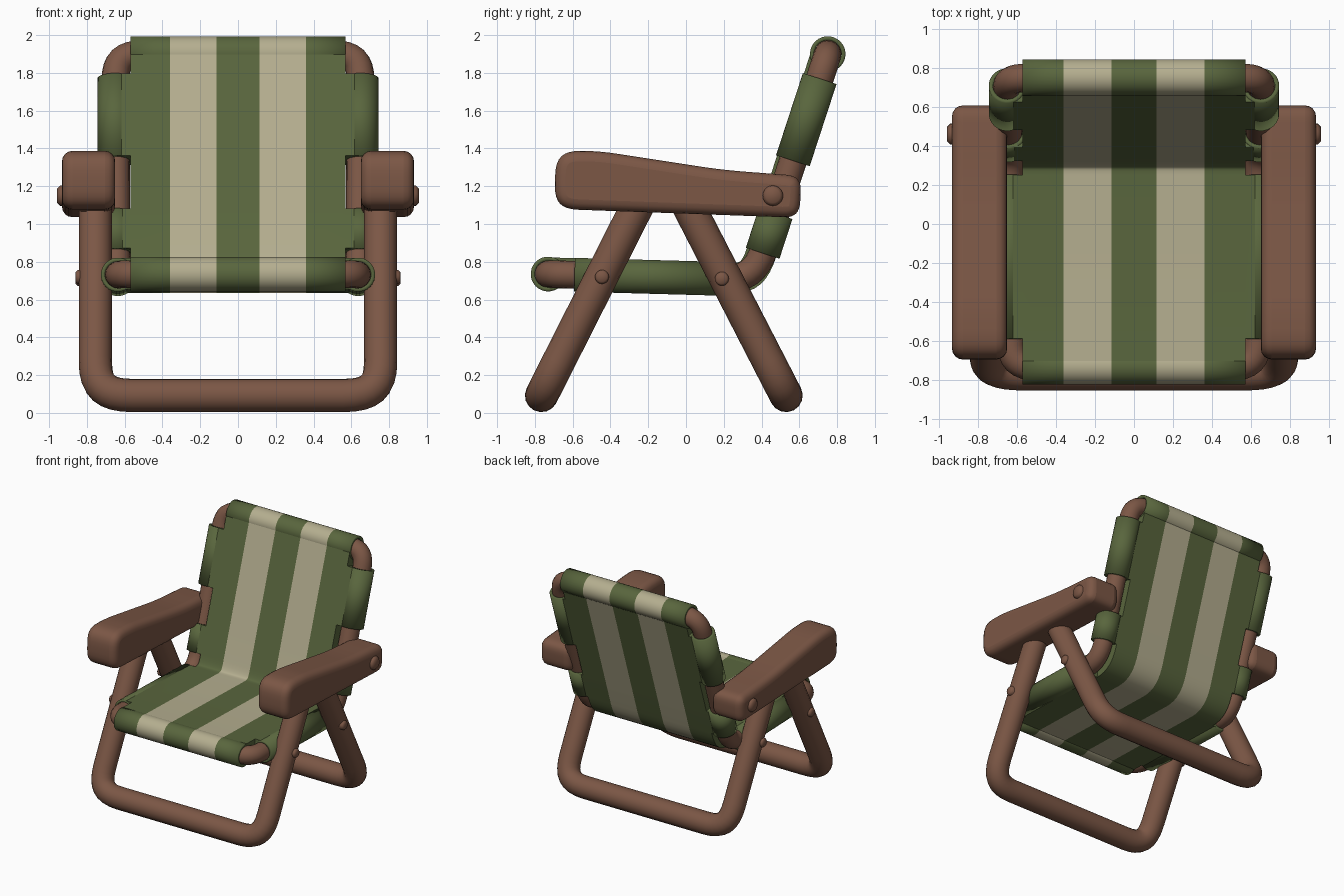
import bpy, bmesh, math
from mathutils import Vector

if "Cube" in bpy.data.objects:
    bpy.data.objects.remove(bpy.data.objects["Cube"])


def material(name, rgb):
    m = bpy.data.materials.new(name)
    m.use_nodes = True
    col = (*rgb, 1)
    m.diffuse_color = col
    m.node_tree.nodes["Principled BSDF"].inputs["Base Color"].default_value = col
    return m


WOOD = material("brown wood", (0.20, 0.095, 0.06))
GREEN = material("olive cloth", (0.10, 0.132, 0.047))
CREAM = material("cream cloth", (0.46, 0.425, 0.277))

LEG_X = 0.755
CLOTH_X = 0.57
TAB_X = 0.64
STRIPES = [-CLOTH_X, -0.36, -0.115, 0.115, 0.36, CLOTH_X]


def is_cream(x):
    return 0.115 < abs(x) < 0.36


def side(x):
    return Vector((x, 0, 0))


def smooth(ob, angle):
    bpy.ops.object.select_all(action="DESELECT")
    ob.select_set(True)
    bpy.context.view_layer.objects.active = ob
    bpy.ops.object.shade_smooth_by_angle(angle=math.radians(angle))


def finish(name, bm, mats, angle=40):
    bmesh.ops.recalc_face_normals(bm, faces=bm.faces)
    me = bpy.data.meshes.new(name)
    bm.to_mesh(me)
    bm.free()
    for m in mats:
        me.materials.append(m)
    ob = bpy.data.objects.new(name, me)
    bpy.context.collection.objects.link(ob)
    smooth(ob, angle)
    return ob


def bend(a, c, b, n=8):
    """Points of a soft bend from a to b around corner c."""
    out = []
    for i in range(n + 1):
        t = i / n
        w = 2 * t * (1 - t) * 1.25
        k = (1 - t) ** 2 + w + t * t
        out.append((a * (1 - t) ** 2 + c * w + b * t * t) / k)
    return out


def round_corners(pts, trims, closed):
    pts = [Vector(p) for p in pts]
    out = []
    for i, p in enumerate(pts):
        if not closed and i in (0, len(pts) - 1):
            out.append(p)
            continue
        a, b = pts[i - 1], pts[(i + 1) % len(pts)]
        t = trims[i]
        out += bend(p + (a - p).normalized() * t, p, p + (b - p).normalized() * t)
    return out


def pipe(name, pts, radius, closed):
    cu = bpy.data.curves.new(name, "CURVE")
    cu.dimensions = "3D"
    cu.bevel_depth = radius
    cu.bevel_resolution = 6
    cu.use_fill_caps = not closed
    sp = cu.splines.new("POLY")
    sp.points.add(len(pts) - 1)
    for v, p in zip(sp.points, pts):
        v.co = (*p, 1)
    sp.use_cyclic_u = closed
    ob = bpy.data.objects.new(name, cu)
    bpy.context.collection.objects.link(ob)
    cu.materials.append(WOOD)
    bpy.ops.object.select_all(action="DESELECT")
    ob.select_set(True)
    bpy.context.view_layer.objects.active = ob
    bpy.ops.object.convert(target="MESH")
    smooth(bpy.context.object, 50)


# Side profile of the seat and backrest
def seat(y):
    return Vector((0, y, 0.735 - 0.0275 * (y + 0.73)))


def back(z):
    return Vector((0, 0.36 + 0.3267 * (z - 0.705), z))


FRONT, CORNER, TOP = seat(-0.73), back(0.705), back(1.9)
# Sleeve name, start, end, sideways position, radius
SLEEVES = [("seat", seat(-0.59), seat(0.25), 0.636, 0.09),
           ("lower_back", back(0.845), back(1.055), 0.645, 0.094),
           ("upper_back", back(1.335), back(1.77), 0.65, 0.094)]

# Bent pipe frame of seat and backrest
loop = [FRONT - side(0.63), FRONT + side(0.63), CORNER + side(0.642),
        TOP + side(0.65), TOP - side(0.65), CORNER - side(0.642)]
pipe("seat_frame", round_corners(loop, [0.14, 0.14, 0.17, 0.15, 0.15, 0.17], True), 0.073, True)

# Two crossing U-shaped legs
for name, foot, head in (("front_leg", -0.765, -0.23), ("rear_leg", 0.53, -0.015)):
    u = [(-LEG_X, head, 1.15), (-LEG_X, foot, 0.092), (LEG_X, foot, 0.092), (LEG_X, head, 1.15)]
    pipe(name, round_corners(u, [0, 0.2, 0.2, 0], False), 0.088, False)


# Cloth sleeves around the pipes
def sleeve(name, p, q, radius, cuts=(0, 1)):
    axis = (q - p).normalized()
    u = axis.orthogonal().normalized()
    v = axis.cross(u)
    n = 28
    bm = bmesh.new()
    rings = []
    for c in cuts:
        o = p.lerp(q, c)
        rings.append([bm.verts.new(o + radius * (u * math.cos(math.tau * i / n)
                                                 + v * math.sin(math.tau * i / n)))
                      for i in range(n)])
    for r, s in zip(rings, rings[1:]):
        for i in range(n):
            j = (i + 1) % n
            f = bm.faces.new((r[i], r[j], s[j], s[i]))
            mid = f.calc_center_median().x
            f.material_index = int(len(cuts) > 2 and is_cream(mid))
    ob = finish(name, bm, [GREEN, CREAM])
    wall = ob.modifiers.new("wall", "SOLIDIFY")
    wall.thickness = 0.022
    wall.offset = -1


cuts = [(x + CLOTH_X) / (2 * CLOTH_X) for x in STRIPES]
sleeve("front_bar_sleeve", FRONT - side(CLOTH_X), FRONT + side(CLOTH_X), 0.092, cuts)
sleeve("top_bar_sleeve", TOP - side(CLOTH_X), TOP + side(CLOTH_X), 0.094, cuts)
for sign, hand in ((1, "left"), (-1, "right")):
    for part, p, q, x, radius in SLEEVES:
        sleeve(f"{hand}_{part}_sleeve", p + side(x * sign), q + side(x * sign), radius)

# Doubled striped cloth, flush with the sleeves, with side tabs running into them
rows = [FRONT, SLEEVES[0][1]] + bend(SLEEVES[0][2], CORNER, SLEEVES[1][1])
rows += [SLEEVES[1][2], SLEEVES[2][1], SLEEVES[2][2], TOP]
tab_rows = {i for i, r in enumerate(rows)
            if any((r - s[1]).length < 0.001 for s in SLEEVES)}
xs = [-TAB_X] + STRIPES + [TAB_X]
bm = bmesh.new()
layers = {0.088: [], -0.074: []}
for i, r in enumerate(rows):
    d = (rows[min(i + 1, len(rows) - 1)] - rows[max(i - 1, 0)]).normalized()
    for offset, grid in layers.items():
        o = r + Vector((0, -d.z, d.y)) * offset
        grid.append([bm.verts.new(o + side(x)) for x in xs])
for grid in layers.values():
    for i in range(len(rows) - 1):
        for j in range(len(xs) - 1):
            mid = (xs[j] + xs[j + 1]) / 2
            if abs(mid) > CLOTH_X and i not in tab_rows:
                continue
            f = bm.faces.new((grid[i][j], grid[i][j + 1], grid[i + 1][j + 1], grid[i + 1][j]))
            f.material_index = int(is_cream(mid))
bmesh.ops.delete(bm, geom=[v for v in bm.verts if not v.link_faces], context="VERTS")
# Close the rim between the two layers
rim = [e for e in bm.edges if e.is_boundary]
for f in bmesh.ops.bridge_loops(bm, edges=rim)["faces"]:
    f.material_index = 0
finish("cloth_sheet", bm, [GREEN, CREAM])


# Armrests: rounded side profile pulled across the width
def armrest(name, x0, x1):
    outline = [(0, -0.697, 1.08), (0, -0.69, 1.39), (0, -0.45, 1.385),
               (0, 0.2, 1.285), (0, 0.612, 1.255), (0, 0.6, 1.033)]
    pts = round_corners(outline, [0.13, 0.14, 0.09, 0.15, 0.09, 0.09], True)
    bm = bmesh.new()
    face = bm.faces.new([bm.verts.new(p + side(x0)) for p in pts])
    new = bmesh.ops.extrude_face_region(bm, geom=[face])["geom"]
    bmesh.ops.translate(bm, vec=(x1 - x0, 0, 0),
                        verts=[g for g in new if isinstance(g, bmesh.types.BMVert)])
    ob = finish(name, bm, [WOOD])
    b = ob.modifiers.new("soft edges", "BEVEL")
    b.width = 0.055
    b.segments = 4
    b.angle_limit = math.radians(60)
    b.use_clamp_overlap = False
    smooth(ob, 50)


# Round bolts through armrests and legs
def bolt(name, x0, x1, y, z, radius):
    bm = bmesh.new()
    n = 20
    inset = 0.3 * radius
    rings = []
    step = math.copysign(inset, x1 - x0)
    for x, r in ((x0, radius), (x1 - step, radius), (x1, radius - inset)):
        rings.append([bm.verts.new((x, y + r * math.cos(math.tau * i / n),
                                    z + r * math.sin(math.tau * i / n))) for i in range(n)])
    for r, s in zip(rings, rings[1:]):
        for i in range(n):
            j = (i + 1) % n
            bm.faces.new((r[i], r[j], s[j], s[i]))
    bm.faces.new(rings[0])
    bm.faces.new(rings[-1])
    finish(name, bm, [WOOD], 50)


for sign, hand in ((1, "left"), (-1, "right")):
    armrest(f"{hand}_armrest", 0.65 * sign, 0.932 * sign)
    bolt(f"{hand}_armrest_bolt", 0.7 * sign, 0.957 * sign, 0.46, 1.15, 0.054)
    bolt(f"{hand}_front_leg_bolt", 0.7 * sign, 0.86 * sign, -0.445, 0.72, 0.037)
    bolt(f"{hand}_rear_leg_bolt", 0.7 * sign, 0.86 * sign, 0.19, 0.71, 0.037)
